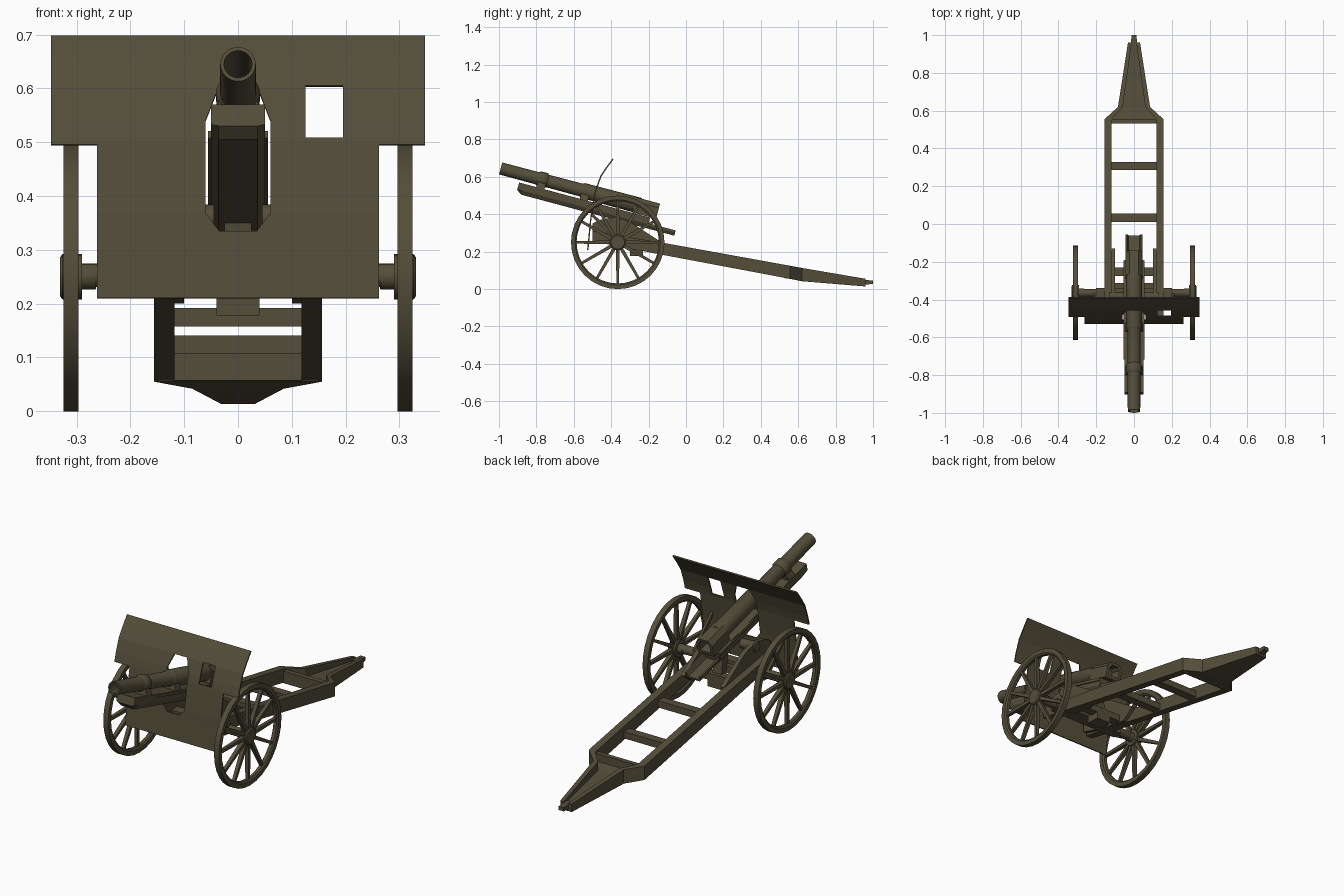
import bpy, bmesh, math
from mathutils import Matrix, Vector

if "Cube" in bpy.data.objects:
    bpy.data.objects.remove(bpy.data.objects["Cube"])

olive = bpy.data.materials.new("olive_drab")
olive.diffuse_color = (0.088, 0.075, 0.042, 1)
olive.use_nodes = True
olive.node_tree.nodes["Principled BSDF"].inputs["Base Color"].default_value = olive.diffuse_color
I = Matrix.Identity(4)
# gun frame: origin at the muzzle, local y runs back along the bore
GUN = Matrix.Translation((0, -0.991, 0.645)) @ Matrix.Rotation(math.radians(-15), 4, 'X')


def finish(name, verts, faces, M=I, smooth=False):
    me = bpy.data.meshes.new(name)
    me.from_pydata([M @ Vector(v) for v in verts], [], faces)
    bm = bmesh.new()
    bm.from_mesh(me)
    bmesh.ops.recalc_face_normals(bm, faces=bm.faces)
    bm.to_mesh(me)
    bm.free()
    me.materials.append(olive)
    ob = bpy.data.objects.new(name, me)
    bpy.context.collection.objects.link(ob)
    if smooth:
        bpy.ops.object.select_all(action='DESELECT')
        ob.select_set(True)
        bpy.context.view_layer.objects.active = ob
        bpy.ops.object.shade_smooth_by_angle(angle=math.radians(35))
    return ob


def loft(name, rings, M=I, smooth=False, closed=False):
    n, k = len(rings[0]), len(rings)
    verts = [p for r in rings for p in r]
    faces = []
    for i in range(k if closed else k - 1):
        j = (i + 1) % k
        for a in range(n):
            b = (a + 1) % n
            faces.append((i*n + a, i*n + b, j*n + b, j*n + a))
    if not closed:
        faces += [tuple(range(n)), tuple(range((k - 1)*n, k*n))]
    return finish(name, verts, faces, M, smooth)


def beam(name, sections, M=I):
    """rectangular beam from (y, x0, x1, z0, z1) sections"""
    return loft(name, [[(a, y, c), (b, y, c), (b, y, d), (a, y, d)]
                       for y, a, b, c, d in sections], M)


def box(name, x0, x1, y0, y1, z0, z1, M=I):
    return beam(name, [(y0, x0, x1, z0, z1), (y1, x0, x1, z0, z1)], M)


def lathe(name, prof, M=I, n=24, axis='Y', closed=False):
    rings = []
    for s, r in prof:
        cs = [(r*math.cos(2*math.pi*i/n), r*math.sin(2*math.pi*i/n)) for i in range(n)]
        rings.append([(a, s, b) if axis == 'Y' else (s, a, b) for a, b in cs])
    return loft(name, rings, M, True, closed)


def plate(name, x0, x1, yz):
    return loft(name, [[(x, y, z) for y, z in yz] for x in (x0, x1)])


# barrel with bore and jacket
lathe("barrel", [(0.2, 0.025), (0, 0.026), (0, 0.033), (0.46, 0.035), (0.47, 0.041), (0.77, 0.043)], GUN)
for i, s in enumerate((0.205, 0.445)):
    lathe(f"barrel_band_{i}", [(s, 0.034), (s + 0.01, 0.041), (s + 0.045, 0.041), (s + 0.055, 0.034)], GUN)
    loft(f"band_foot_{i}", [[(-0.05, y, -0.052), (0.05, y, -0.052), (0.034, y, -0.012), (-0.034, y, -0.012)]
                            for y in (s + 0.005, s + 0.05)], GUN)

# breech block with recessed chamber
octo = [(-0.045, -0.045), (0.045, -0.045), (0.045, 0.015), (0.025, 0.039), (-0.025, 0.039), (-0.045, 0.015)]
loft("breech", [[(x*k, s, z*k) for x, z in octo]
                for s, k in ((0.74, 1), (0.872, 1), (0.872, 0.65), (0.82, 0.6))], GUN)

# recoil cradle, its guide rails and rear loading tray
sec = [(-0.05, -0.047), (-0.05, -0.085), (-0.036, -0.107), (0.036, -0.107), (0.05, -0.085), (0.05, -0.047)]
loft("cradle", [[(x, s, max(z, lim)) for x, z in sec]
                for s, lim in ((0.115, -0.088), (0.142, -1), (0.84, -1))], GUN)
tray = [(-0.045, -0.078), (-0.045, -0.09), (-0.034, -0.107), (0.034, -0.107), (0.045, -0.09), (0.045, -0.078),
        (0.036, -0.078), (0.028, -0.097), (-0.028, -0.097), (-0.036, -0.078)]
loft("loading_tray", [[(x, s, z) for x, z in tray] for s in (0.83, 0.99)], GUN)
for s in (-1, 1):
    box("cradle_guide", min(s*0.048, s*0.056), max(s*0.048, s*0.056), 0.3, 0.84, -0.062, -0.048, GUN)

# shield: bent sheet with barrel slot and sight window
xs = [-0.347, -0.262, -0.06, -0.035, 0.035, 0.06, 0.125, 0.195, 0.262, 0.347]
prof = [(0.21, -0.525), (0.335, -0.513), (0.368, -0.51), (0.495, -0.49), (0.508, -0.487),
        (0.54, -0.478), (0.604, -0.455), (0.65, -0.424), (0.696, -0.39)]
n = len(xs)
verts = [(x, y, z) for z, y in prof for x in xs]
faces = []
for j in range(len(prof) - 1):
    for i in range(n - 1):
        cx, cz = (xs[i] + xs[i+1])/2, (prof[j][0] + prof[j+1][0])/2
        q = [j*n + i, j*n + i + 1, (j+1)*n + i + 1, (j+1)*n + i]
        if cz < 0.495 and abs(cx) > 0.262:
            continue
        if 0.125 < cx < 0.195 and 0.508 < cz < 0.604:
            continue
        if abs(cx) < 0.06 and 0.335 < cz < 0.604:
            # chamfered corners of the slot
            if abs(cx) > 0.035 and cz > 0.54:
                q.pop(1 if cx < 0 else 0)
            elif abs(cx) > 0.035 and cz < 0.368:
                q.pop(2 if cx < 0 else 3)
            else:
                continue
        faces.append(tuple(q))
shield = finish("shield", verts, faces)
mod = shield.modifiers.new("thickness", 'SOLIDIFY')
mod.thickness = 0.007
mod.offset = 0

# axle
lathe("axle", [(-0.3, 0.022), (0.3, 0.022)], Matrix.Translation((0, -0.365, 0.253)), 16, 'X')
box("axle_bed", -0.2, 0.2, -0.39, -0.34, 0.228, 0.278)

for s, side in ((-1, "left"), (1, "right")):
    # wheel
    W = Matrix.Translation((0, -0.365, 0.25))
    lathe(f"{side}_rim", [(s*0.296, 0.25), (s*0.324, 0.25), (s*0.324, 0.228), (s*0.318, 0.22),
                          (s*0.302, 0.22), (s*0.296, 0.228)], W, 32, 'X', True)
    lathe(f"{side}_hub", [(s*0.264, 0.023), (s*0.268, 0.024), (s*0.29, 0.024), (s*0.29, 0.042), (s*0.326, 0.042),
                          (s*0.331, 0.036)], W, 20, 'X')
    for k in range(12):
        R = W @ Matrix.Rotation(k*math.pi/6, 4, 'X')
        beam(f"{side}_spoke", [(0.035, s*0.310 - 0.011, s*0.310 + 0.011, -0.0095, 0.0095),
                               (0.224, s*0.310 - 0.008, s*0.310 + 0.008, -0.007, 0.007)], R)

    # trail rail, narrowing into the tail walls
    rail = [(-0.5, 0.118, 0.156, 0.255, 0.31), (-0.12, 0.118, 0.156, 0.182, 0.247),
            (0.555, 0.118, 0.156, 0.055, 0.125), (0.62, 0.06, 0.085, 0.042, 0.113),
            (0.96, 0.012, 0.032, 0.014, 0.055)]
    beam(f"{side}_trail", [(y, s*a, s*b, c, d) for y, a, b, c, d in rail])

    # upper carriage cheek and trunnion
    plate(f"{side}_cheek", s*0.1, s*0.122,
          [(-0.5, 0.27), (-0.5, 0.35), (-0.46, 0.37), (-0.38, 0.385), (-0.3, 0.36),
           (-0.13, 0.25), (-0.2, 0.2), (-0.35, 0.225)])
    lathe(f"{side}_trunnion", [(s*0.045, 0.024), (s*0.13, 0.024)],
          Matrix.Translation((0, -0.385, 0.36)), 16, 'X')
    # shield stay
    plate(f"{side}_shield_stay", s*0.2, s*0.212,
          [(-0.505, 0.41), (-0.505, 0.39), (-0.37, 0.255), (-0.355, 0.27)])

# cross members between the rails
for i, y in enumerate((0.307, 0.033, -0.252, -0.335)):
    zc = 0.205 - 0.188*(y + 0.1)
    box(f"cross_member_{i}", -0.12, 0.12, y - 0.022, y + 0.022, zc - 0.022, zc + 0.012)

# tail floor, closing wall and tow eye
beam("tail_floor", [(0.535, -0.15, 0.15, 0.056, 0.08), (0.555, -0.15, 0.15, 0.055, 0.08),
                    (0.62, -0.075, 0.075, 0.042, 0.07), (0.96, -0.025, 0.025, 0.014, 0.04)])
box("tail_wall", -0.12, 0.12, 0.532, 0.556, 0.057, 0.118)
beam("tow_lug", [(0.93, -0.016, 0.016, 0.02, 0.05), (1.0, -0.014, 0.014, 0.028, 0.046)])

# elevating gear under the cradle
box("elevating_gearbox", -0.04, 0.04, -0.3, -0.23, 0.178, 0.225)
loft("elevating_strut", [[(x, y + d, z) for x, d in ((-0.025, -0.02), (0.025, -0.02), (0.025, 0.02), (-0.025, 0.02))]
                         for y, z in ((-0.265, 0.22), (-0.285, 0.36))])
